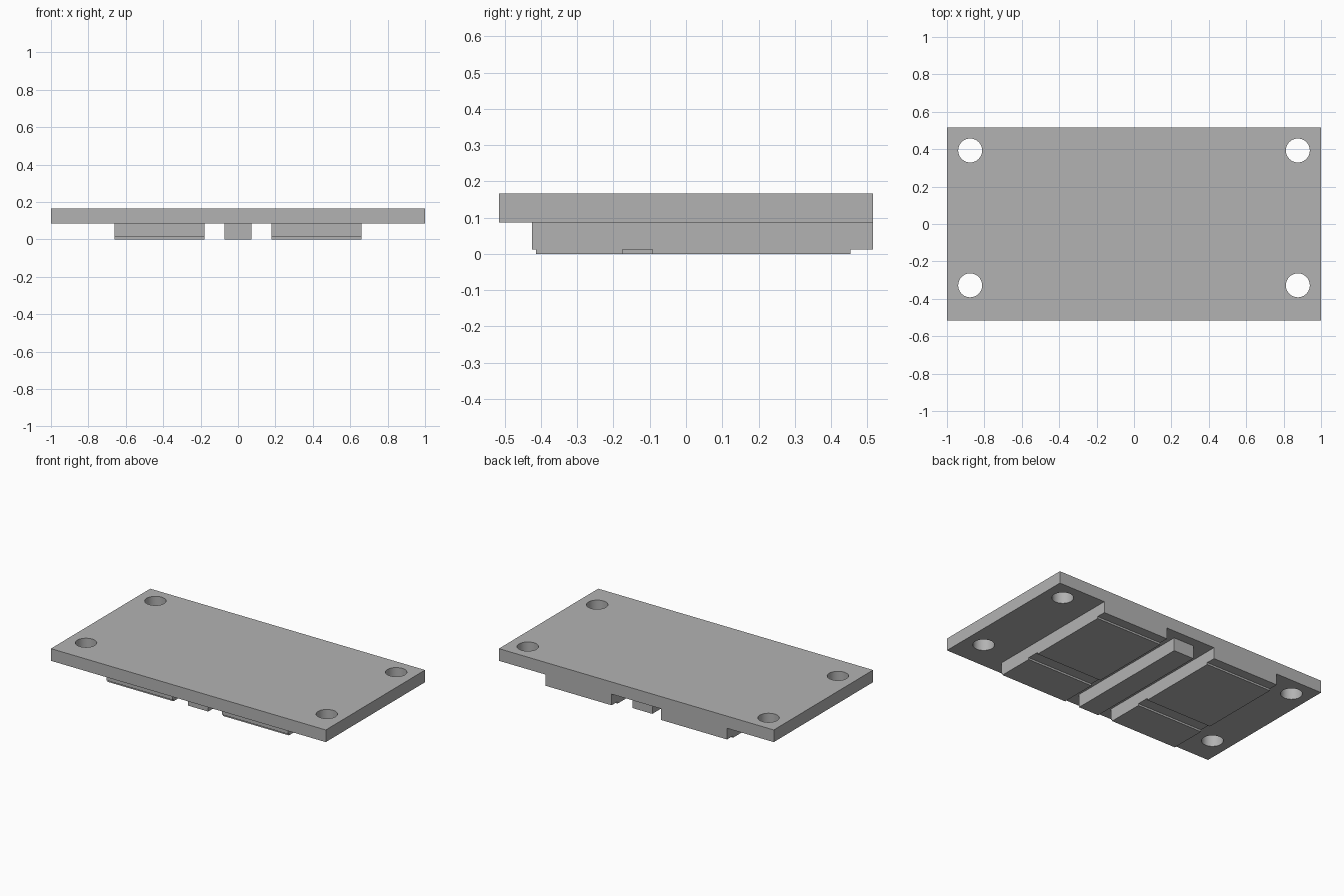
import bpy
import bmesh
from mathutils import Vector

if "Cube" in bpy.data.objects:
    bpy.data.objects.remove(bpy.data.objects["Cube"], do_unlink=True)

# Single grey material
GREY = (0.45, 0.45, 0.45, 1.0)
grey = bpy.data.materials.new("plain_grey")
grey.use_nodes = True
grey.diffuse_color = GREY
grey.node_tree.nodes["Principled BSDF"].inputs["Base Color"].default_value = GREY

# Main heights and depths
TOP, UNDER, STEP = 0.166, 0.086, 0.0125
HALF_DEPTH = 0.516


def extrude_profile(name, profile, x0, x1):
    """Extrude a (y, z) outline along x."""
    bm = bmesh.new()
    face = bm.faces.new([bm.verts.new((x0, y, z)) for y, z in profile])
    swept = bmesh.ops.extrude_face_region(bm, geom=[face])["geom"]
    verts = [v for v in swept if isinstance(v, bmesh.types.BMVert)]
    bmesh.ops.translate(bm, verts=verts, vec=Vector((x1 - x0, 0, 0)))
    bmesh.ops.recalc_face_normals(bm, faces=bm.faces)
    mesh = bpy.data.meshes.new(name)
    bm.to_mesh(mesh)
    bm.free()
    mesh.materials.append(grey)
    obj = bpy.data.objects.new(name, mesh)
    bpy.context.collection.objects.link(obj)
    return obj


def rect(y0, y1, z0, z1):
    return [(y0, z0), (y1, z0), (y1, z1), (y0, z1)]


# Base plate
plate = extrude_profile("base_plate", rect(-HALF_DEPTH, HALF_DEPTH, UNDER, TOP), -1, 1)

# Four corner bolt holes
bm = bmesh.new()
for x in (-0.876, 0.876):
    for y in (-0.328, 0.393):
        made = bmesh.ops.create_cone(bm, cap_ends=True, segments=48,
                                     radius1=0.064, radius2=0.064, depth=0.3)
        bmesh.ops.translate(bm, verts=made["verts"], vec=Vector((x, y, TOP)))
mesh = bpy.data.meshes.new("hole_cutter")
bm.to_mesh(mesh)
bm.free()
mesh.materials.append(grey)
cutter = bpy.data.objects.new("hole_cutter", mesh)
cutter.hide_render = True
bpy.context.collection.objects.link(cutter)

cut = plate.modifiers.new("bolt_holes", "BOOLEAN")
cut.operation = "DIFFERENCE"
cut.solver = "EXACT"
cut.object = cutter
bpy.context.view_layer.objects.active = plate
plate.select_set(True)
bpy.ops.object.modifier_apply(modifier=cut.name)
bpy.data.objects.remove(cutter, do_unlink=True)
bpy.ops.object.shade_smooth_by_angle()

# Underside blocks: two raised pads separated by a shallow cross groove
block = [(-0.424, UNDER), (-0.424, STEP),
         (-0.414, STEP), (-0.414, 0), (-0.175, 0), (-0.175, STEP),
         (-0.093, STEP), (-0.093, 0), (0.454, 0), (0.454, STEP),
         (HALF_DEPTH, STEP), (HALF_DEPTH, UNDER)]
extrude_profile("left_block", block, 0.18, 0.66)
extrude_profile("right_block", block, -0.66, -0.18)

# Central rib
extrude_profile("centre_rib", rect(-0.414, 0.454, 0, UNDER), -0.073, 0.073)
